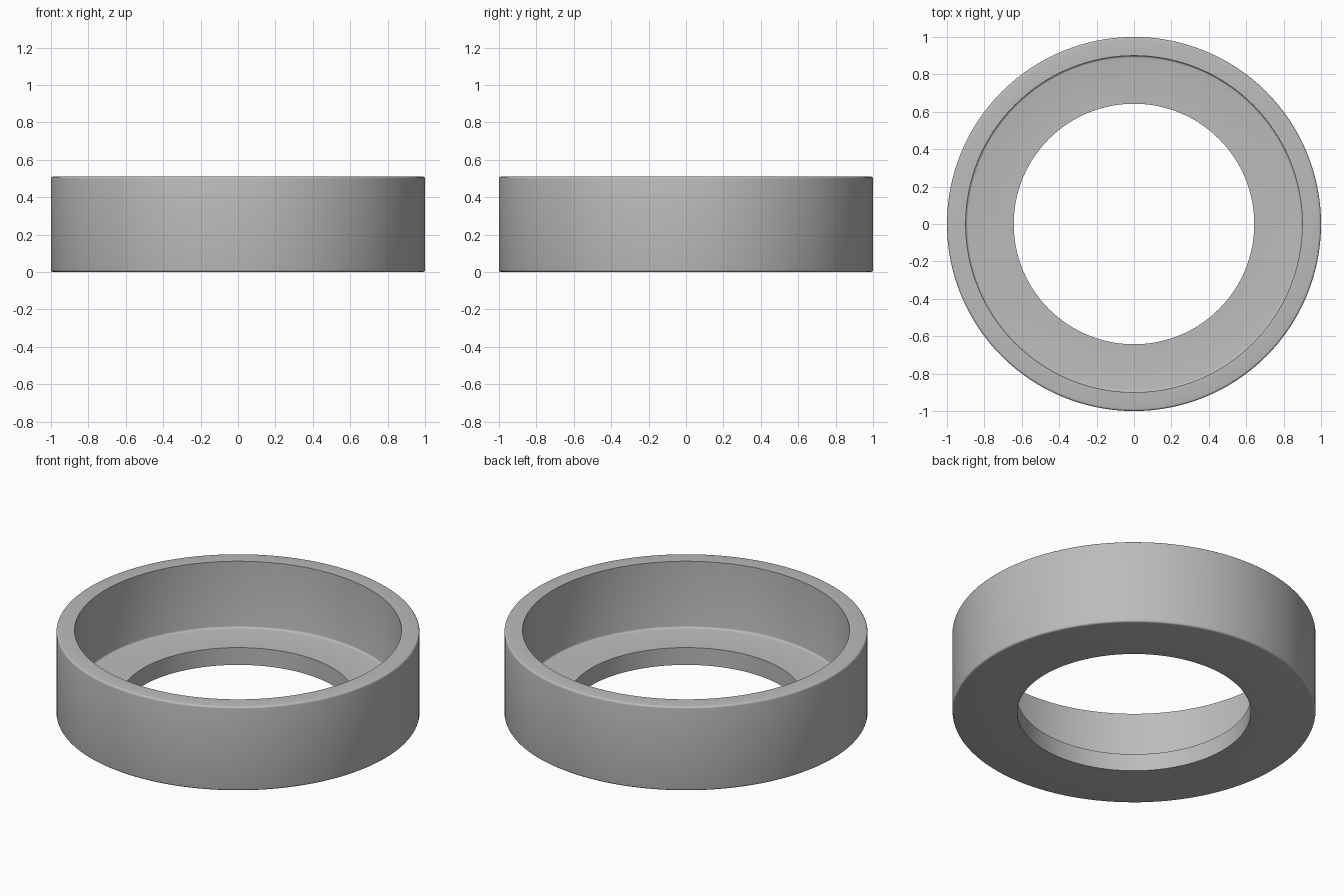
import bpy
import bmesh
from math import cos, sin, pi, hypot

cube = bpy.data.objects.get("Cube")
if cube:
    bpy.data.objects.remove(cube, do_unlink=True)

# Main dimensions
SIDES = 128
HEIGHT = 0.51
LEDGE = 0.105
OUTER, INNER, HOLE = 1.0, 0.9, 0.643
FILLET = 0.012

# Plain grey material
grey = bpy.data.materials.new("plain grey")
grey.use_nodes = True
colour = (0.5, 0.5, 0.5, 1)
grey.diffuse_color = colour
grey.node_tree.nodes["Principled BSDF"].inputs["Base Color"].default_value = colour

# Cross-section corners, as radius, height and whether the corner is rounded
profile = [
    (HOLE, 0, False),
    (OUTER, 0, True),
    (OUTER, HEIGHT, True),
    (INNER, HEIGHT, False),
    (INNER, LEDGE, True),
    (HOLE, LEDGE, False),
]

# Revolve the cross-section into a stepped ring
bm = bmesh.new()
rings = []
for r, z, _ in profile:
    angles = [2 * pi * i / SIDES for i in range(SIDES)]
    rings.append([bm.verts.new((r * cos(a), r * sin(a), z)) for a in angles])
for k, ring in enumerate(rings):
    above = rings[(k + 1) % len(rings)]
    for i in range(SIDES):
        j = (i + 1) % SIDES
        bm.faces.new((ring[i], ring[j], above[j], above[i]))
bmesh.ops.recalc_face_normals(bm, faces=bm.faces)

# Small fillets on the outer rims and the inside corner
rounded = []
for ring, (_, _, is_round) in zip(rings, profile):
    if is_round:
        rounded += [bm.edges.get((ring[i - 1], ring[i])) for i in range(SIDES)]
bmesh.ops.bevel(bm, geom=rounded, offset=FILLET, offset_type='OFFSET',
                segments=4, profile=0.5, affect='EDGES')

mesh = bpy.data.meshes.new("stepped_ring")
bm.to_mesh(mesh)
bm.free()
mesh.materials.append(grey)
ring_object = bpy.data.objects.new("stepped_ring", mesh)
bpy.context.collection.objects.link(ring_object)

# Smooth walls with crisp edges
bpy.ops.object.select_all(action='DESELECT')
ring_object.select_set(True)
bpy.context.view_layer.objects.active = ring_object
bpy.ops.object.shade_smooth_by_angle(angle=pi / 6)
